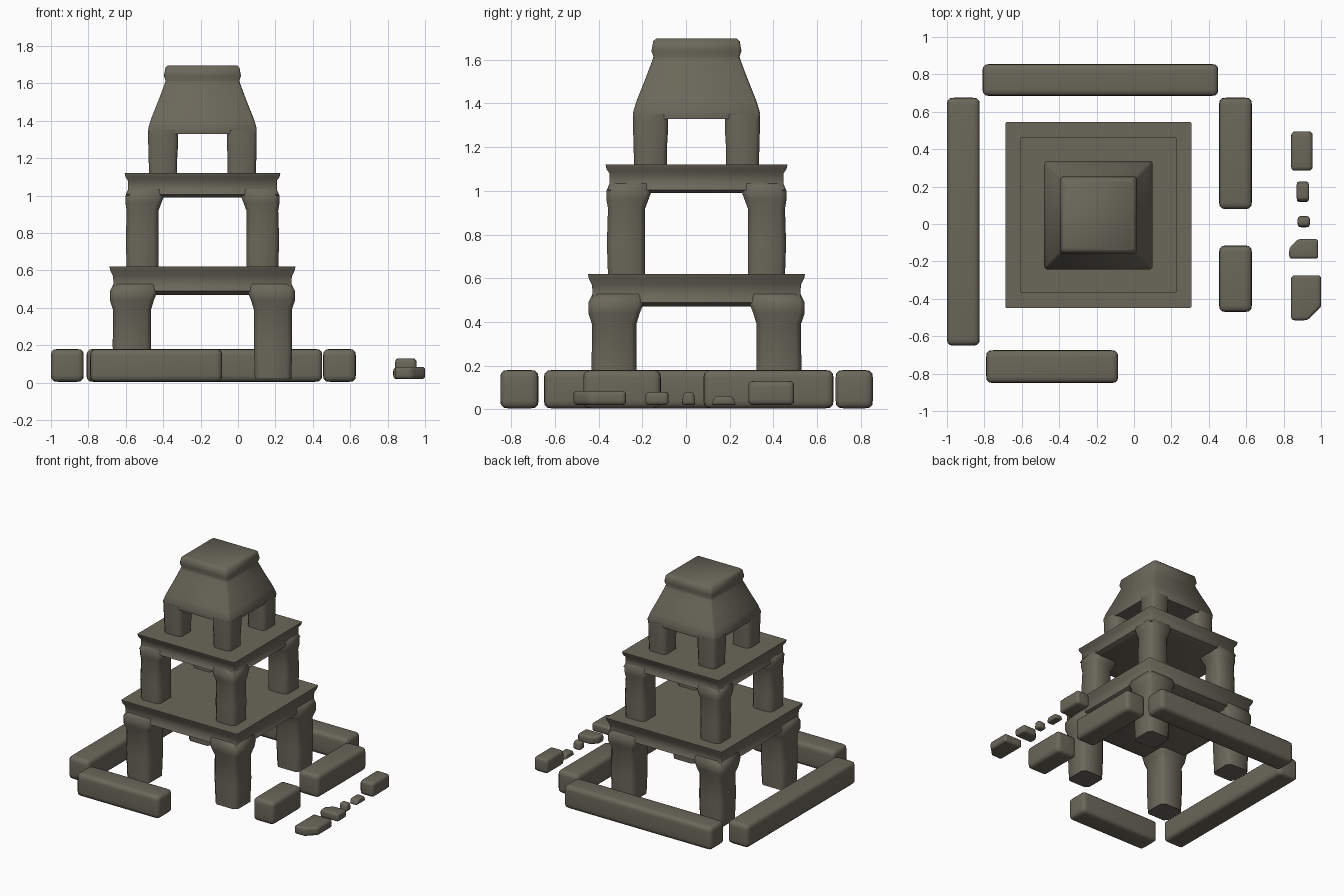
import bpy, bmesh, math
from mathutils import Vector

cube = bpy.data.objects.get("Cube")
if cube:
    bpy.data.objects.remove(cube, do_unlink=True)

CX, CY = -0.19, 0.048          # tower centre
stone = bpy.data.materials.new("weathered_stone")
stone.use_nodes = True
COLOUR = (0.145, 0.135, 0.102, 1)
stone.diffuse_color = COLOUR
bsdf = stone.node_tree.nodes["Principled BSDF"]
bsdf.inputs["Base Color"].default_value = COLOUR
bsdf.inputs["Roughness"].default_value = 0.9


def finish(name, bm, angle, loc=(0, 0, 0)):
    bmesh.ops.recalc_face_normals(bm, faces=bm.faces)
    mesh = bpy.data.meshes.new(name)
    bm.to_mesh(mesh)
    bm.free()
    mesh.materials.append(stone)
    obj = bpy.data.objects.new(name, mesh)
    bpy.context.collection.objects.link(obj)
    obj.location = loc
    bpy.ops.object.select_all(action='DESELECT')
    obj.select_set(True)
    bpy.context.view_layer.objects.active = obj
    bpy.ops.object.shade_smooth_by_angle(angle=math.radians(angle))
    return obj


def loft(bm, rings, chamfer):
    """Stack chamfered squares; each ring is (low, high, z) on both axes."""
    loops = []
    for lo, hi, z in rings:
        c = chamfer
        pts = [(lo + c, lo), (hi - c, lo), (hi, lo + c), (hi, hi - c),
               (hi - c, hi), (lo + c, hi), (lo, hi - c), (lo, lo + c)]
        loops.append([bm.verts.new((x, y, z)) for x, y in pts])
    for a, b in zip(loops, loops[1:]):
        for i in range(8):
            j = (i + 1) % 8
            bm.faces.new((a[i], a[j], b[j], b[i]))
    bm.faces.new(loops[0])
    bm.faces.new(loops[-1])


def slab(name, profile, chamfer, angle=50):
    bm = bmesh.new()
    loft(bm, [(-h, h, z) for h, z in profile], chamfer)
    return finish(name, bm, angle, (CX, CY, 0))


def legs(tier, rings, chamfer=0.025):
    for sx, side in ((1, "left"), (-1, "right")):
        for sy, end in ((-1, "front"), (1, "back")):
            bm = bmesh.new()
            loft(bm, rings, chamfer)
            for v in bm.verts:
                v.co.x *= sx
                v.co.y *= sy
            finish(f"{tier}_{end}_{side}_leg", bm, 60, (CX, CY, 0))


def boulder(name, x, y, z, round_by, cut=None, taper=1.0):
    """Rounded block between limits; cut shears off one corner in plan."""
    bm = bmesh.new()
    bmesh.ops.create_cube(bm, size=1)
    size = Vector((x[1] - x[0], y[1] - y[0], z[1] - z[0]))
    for v in bm.verts:
        if v.co.z > 0:
            v.co.y *= taper
        v.co = Vector(a * b for a, b in zip(v.co, size))
    if cut:
        edge = [e for e in bm.edges
                if all(v.co.x * cut[0] > 0 and v.co.y * cut[1] > 0 for v in e.verts)]
        bmesh.ops.bevel(bm, geom=edge, offset=min(size.x, size.y) * 0.45,
                        segments=1, affect='EDGES')
    bmesh.ops.bevel(bm, geom=bm.edges[:], offset=round_by, segments=3,
                    profile=0.6, affect='EDGES', clamp_overlap=True)
    centre = (sum(x) / 2, sum(y) / 2, sum(z) / 2)
    return finish(name, bm, 80, centre)


# Lower storey
legs("lower", [(0.28, 0.475, 0.02), (0.275, 0.48, 0.20), (0.275, 0.478, 0.39),
               (0.26, 0.495, 0.44), (0.24, 0.495, 0.49), (0.24, 0.475, 0.53)])
slab("lower_platform", [(0.45, 0.47), (0.485, 0.49), (0.475, 0.52), (0.478, 0.57),
                        (0.493, 0.60), (0.497, 0.62)], 0.005)

# Middle storey
legs("middle", [(0.235, 0.405, 0.61), (0.235, 0.41, 0.76), (0.235, 0.405, 0.92),
                (0.22, 0.412, 0.96), (0.205, 0.412, 1.00), (0.205, 0.395, 1.04)])
slab("middle_platform", [(0.38, 0.99), (0.408, 1.005), (0.398, 1.03), (0.398, 1.08),
                         (0.412, 1.10), (0.416, 1.12)], 0.005)

# Upper storey and roof
legs("upper", [(0.135, 0.285, 1.11), (0.135, 0.288, 1.20),
               (0.13, 0.29, 1.28), (0.13, 0.29, 1.35)], 0.02)
slab("roof", [(0.288, 1.33), (0.29, 1.36), (0.275, 1.41), (0.235, 1.51),
              (0.203, 1.595), (0.197, 1.615), (0.206, 1.64), (0.198, 1.685),
              (0.185, 1.697)], 0.012, 60)

# Low boundary walls
WALL_Z = (0.005, 0.18)
for name, x, y in (
        ("back_wall", (-0.81, 0.45), (0.685, 0.855)),
        ("right_wall", (-1.0, -0.825), (-0.65, 0.675)),
        ("front_wall", (-0.79, -0.085), (-0.85, -0.675)),
        ("left_wall_long", (0.455, 0.63), (0.08, 0.675)),
        ("left_wall_short", (0.455, 0.63), (-0.47, -0.115))):
    boulder(name, x, y, WALL_Z, 0.035)

# Row of loose stones
boulder("loose_stone_back", (0.84, 0.955), (0.285, 0.495), (0.02, 0.13), 0.025)
boulder("pebble_back", (0.87, 0.935), (0.115, 0.23), (0.02, 0.06), 0.014, taper=0.7)
boulder("pebble_middle", (0.875, 0.94), (-0.02, 0.045), (0.02, 0.08), 0.018, taper=0.7)
boulder("pebble_front", (0.83, 0.985), (-0.185, -0.08), (0.02, 0.08), 0.018, (-1, 1))
boulder("loose_stone_front", (0.84, 1.0), (-0.515, -0.275), (0.02, 0.085), 0.02, (1, -1))
